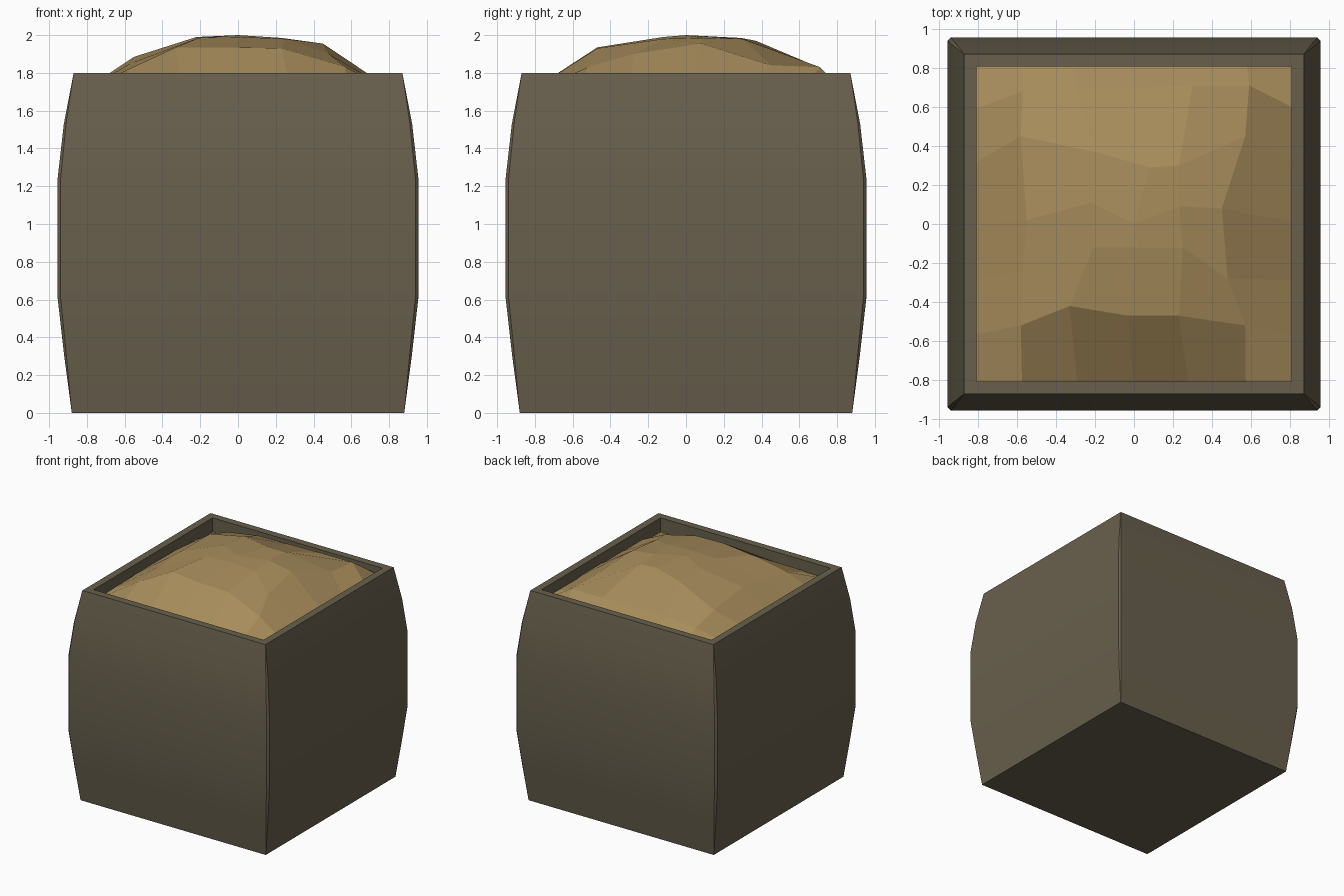
import bpy, bmesh, math

if "Cube" in bpy.data.objects:
    bpy.data.objects.remove(bpy.data.objects["Cube"])


def material(name, rgb):
    m = bpy.data.materials.new(name)
    m.diffuse_color = (*rgb, 1)
    m.use_nodes = True
    m.node_tree.nodes["Principled BSDF"].inputs["Base Color"].default_value = m.diffuse_color
    return m


def finish(name, bm, mat):
    bmesh.ops.recalc_face_normals(bm, faces=bm.faces)
    me = bpy.data.meshes.new(name)
    bm.to_mesh(me)
    bm.free()
    me.materials.append(mat)
    ob = bpy.data.objects.new(name, me)
    bpy.context.collection.objects.link(ob)
    return ob


def ring(bm, half, z, cut):
    # square ring with cut corners
    pts = []
    for sx, sy, flip in ((1, -1, 0), (1, 1, 1), (-1, 1, 0), (-1, -1, 1)):
        a = (sx * (half - cut), sy * half, z)
        b = (sx * half, sy * (half - cut), z)
        pts += [b, a] if flip else [a, b]
    return [bm.verts.new(p) for p in pts]


# Bulging square tub: outside wall, rim, inner wall, floor (half width, z, corner cut)
profile = [(0.88, 0, 0), (0.92, 0.3, 0.012), (0.955, 0.61, 0.016),
           (0.955, 1.24, 0.016), (0.922, 1.53, 0.012), (0.87, 1.8, 0),
           (0.807, 1.8, 0), (0.807, 1.6, 0)]
bm = bmesh.new()
rings = [ring(bm, *p) for p in profile]
for lo, hi in zip(rings, rings[1:]):
    for i in range(8):
        j = (i + 1) % 8
        bm.faces.new((lo[i], lo[j], hi[j], hi[i]))
bm.faces.new(rings[0])
bm.faces.new(rings[-1])
bmesh.ops.remove_doubles(bm, verts=bm.verts, dist=0.0005)
tub = finish("tub", bm, material("tub_brown", (0.140, 0.117, 0.075)))
bpy.context.view_layer.objects.active = tub
tub.select_set(True)
bpy.ops.object.shade_smooth_by_angle(angle=math.radians(25))

# Faceted heap: 5 x 5 uneven inner points, ringed by a low border inside the walls
inner = [
    [(-.58, -.52, 1.82), (-.33, -.42, 1.935), (-.03, -.47, 1.935), (.23, -.47, 1.93), (.57, -.52, 1.83)],
    [(-.57, -.25, 1.85), (-.21, -.12, 1.985), (.02, -.12, 1.99), (.25, -.12, 1.98), (.48, -.28, 1.90)],
    [(-.55, .02, 1.885), (-.22, .11, 1.99), (0, .0, 2.0), (.23, .09, 1.985), (.45, .08, 1.955)],
    [(-.58, .45, 1.86), (-.20, .37, 1.97), (.08, .29, 1.985), (.23, .30, 1.98), (.57, .45, 1.84)],
    [(-.57, .68, 1.79), (-.30, .70, 1.825), (0, .70, 1.83), (.30, .71, 1.83), (.59, .71, 1.83)],
]
bm = bmesh.new()
E = 0.86
grid = []
for r in range(7):
    row = []
    for c in range(7):
        if 0 < r < 6 and 0 < c < 6:
            p = inner[r - 1][c - 1]
        else:
            p = (-E + c * E / 3, -E + r * E / 3, 1.68)
        row.append(bm.verts.new(p))
    grid.append(row)
for r in range(6):
    for c in range(6):
        bm.faces.new((grid[r][c], grid[r][c + 1], grid[r + 1][c + 1], grid[r + 1][c]))
finish("heap", bm, material("heap_sand", (0.39, 0.265, 0.107)))
